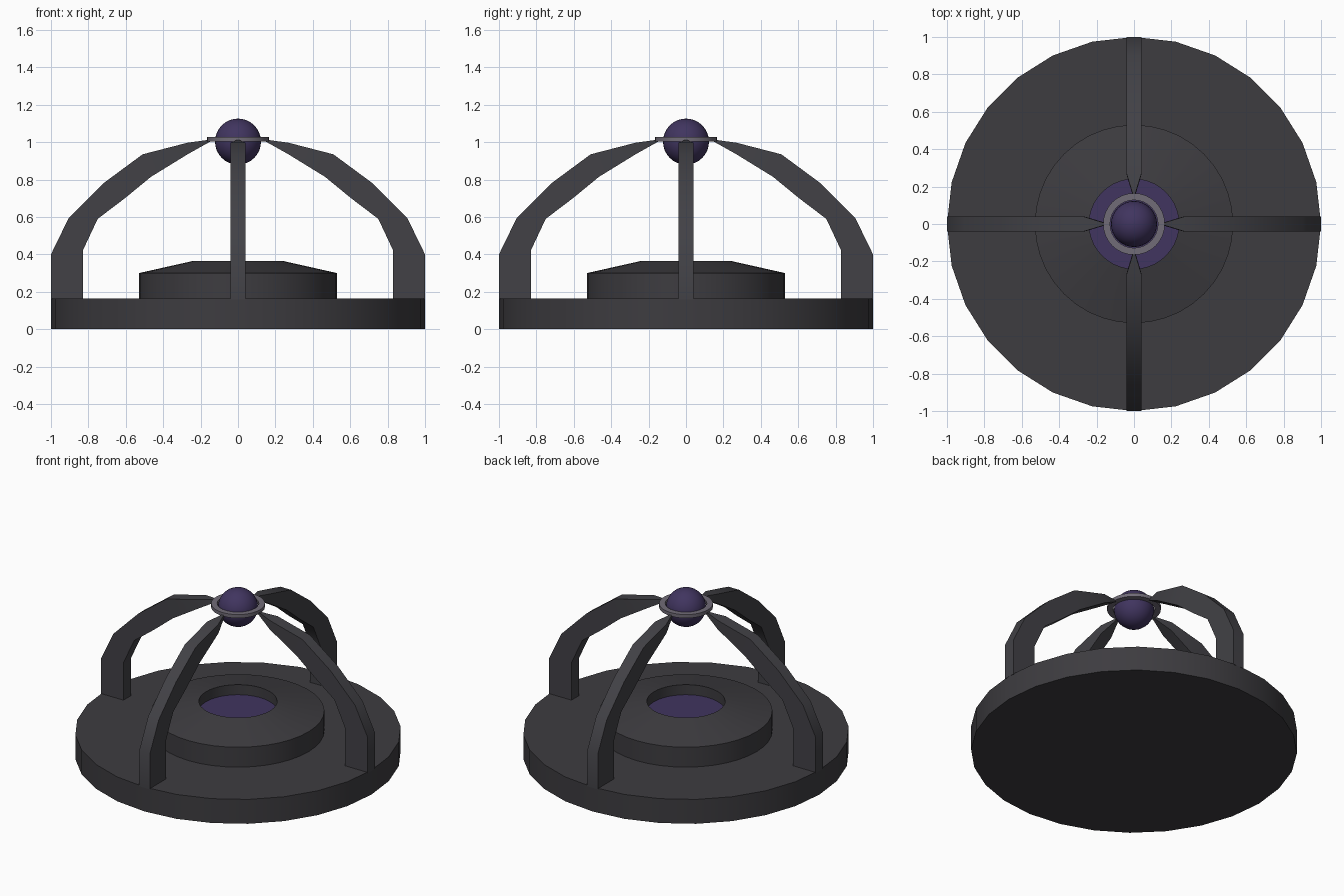
import bpy, bmesh, math
from mathutils import Matrix

cube = bpy.data.objects.get("Cube")
if cube:
    bpy.data.objects.remove(cube, do_unlink=True)


def make_material(name, rgb):
    mat = bpy.data.materials.new(name)
    mat.use_nodes = True
    mat.diffuse_color = (*rgb, 1)
    mat.node_tree.nodes["Principled BSDF"].inputs["Base Color"].default_value = (*rgb, 1)
    return mat


STONE = make_material("dark stone", (0.047, 0.045, 0.051))
METAL = make_material("dark metal", (0.054, 0.053, 0.061))
PURPLE = make_material("deep purple", (0.052, 0.035, 0.115))
SILVER = make_material("grey silver", (0.165, 0.150, 0.185))


def add_object(name, bm, mat):
    bmesh.ops.recalc_face_normals(bm, faces=bm.faces)
    mesh = bpy.data.meshes.new(name)
    bm.to_mesh(mesh)
    bm.free()
    mesh.materials.append(mat)
    obj = bpy.data.objects.new(name, mesh)
    bpy.context.collection.objects.link(obj)
    bpy.ops.object.select_all(action="DESELECT")
    obj.select_set(True)
    bpy.context.view_layer.objects.active = obj
    bpy.ops.object.shade_smooth_by_angle(angle=math.radians(30))
    return obj


def lathe(name, profile, sides, mat, closed=False):
    """Spin an (r, z) profile about the z axis."""
    bm = bmesh.new()
    verts = [bm.verts.new((r, 0, z)) for r, z in profile]
    edges = [bm.edges.new(pair) for pair in zip(verts, verts[1:])]
    if closed:
        edges.append(bm.edges.new((verts[-1], verts[0])))
    bmesh.ops.spin(bm, geom=verts + edges, axis=(0, 0, 1), cent=(0, 0, 0),
                   angle=math.tau, steps=sides, use_merge=True)
    bmesh.ops.remove_doubles(bm, verts=bm.verts, dist=0.0005)
    return add_object(name, bm, mat)


# Round base slab
bm = bmesh.new()
bmesh.ops.create_cone(bm, cap_ends=True, segments=28, radius1=1, radius2=1, depth=0.165,
                      matrix=Matrix.Translation((0, 0, 0.0825)))
add_object("base", bm, STONE)

# Raised platform with a sunken basin
lathe("platform", [(0.53, 0.165), (0.53, 0.30), (0.24, 0.365), (0.24, 0.29)], 40, STONE)

# Glowing floor of the basin
bm = bmesh.new()
bmesh.ops.create_circle(bm, cap_ends=True, segments=40, radius=0.24,
                        matrix=Matrix.Translation((0, 0, 0.297)))
add_object("basin_floor", bm, PURPLE)

# Four curved arms, tapering to a point at the ring
OUTER = [(1.0, 0.16), (1.0, 0.40), (0.905, 0.595), (0.72, 0.78),
         (0.51, 0.935), (0.27, 0.997), (0.16, 1.012)]
INNER = [(0.83, 0.16), (0.83, 0.42), (0.75, 0.59), (0.605, 0.70),
         (0.465, 0.815), (0.265, 0.938), (0.15, 1.002)]
for side, turn in (("left", 0), ("back", 90), ("right", 180), ("front", 270)):
    bm = bmesh.new()
    rings = []
    for i, (a, b) in enumerate(zip(OUTER, INNER)):
        half = 0.04 if i < len(OUTER) - 1 else 0.006
        corners = [(a, -half), (a, half), (b, half), (b, -half)]
        rings.append([bm.verts.new((p[0], y, p[1])) for p, y in corners])
    for low, high in zip(rings, rings[1:]):
        for k in range(4):
            n = (k + 1) % 4
            bm.faces.new((low[k], low[n], high[n], high[k]))
    bm.faces.new(rings[0])
    bm.faces.new(rings[-1])
    bmesh.ops.rotate(bm, verts=bm.verts, matrix=Matrix.Rotation(math.radians(turn), 3, "Z"))
    add_object(side + "_arm", bm, METAL)

# Ring held by the arms
lathe("ring", [(0.165, 1.004), (0.165, 1.028), (0.128, 1.028), (0.128, 1.004)],
      32, SILVER, closed=True)

# Orb in the ring
bm = bmesh.new()
bmesh.ops.create_uvsphere(bm, u_segments=32, v_segments=16, radius=0.123,
                          matrix=Matrix.Translation((0, 0, 1.003)))
add_object("orb", bm, PURPLE)
